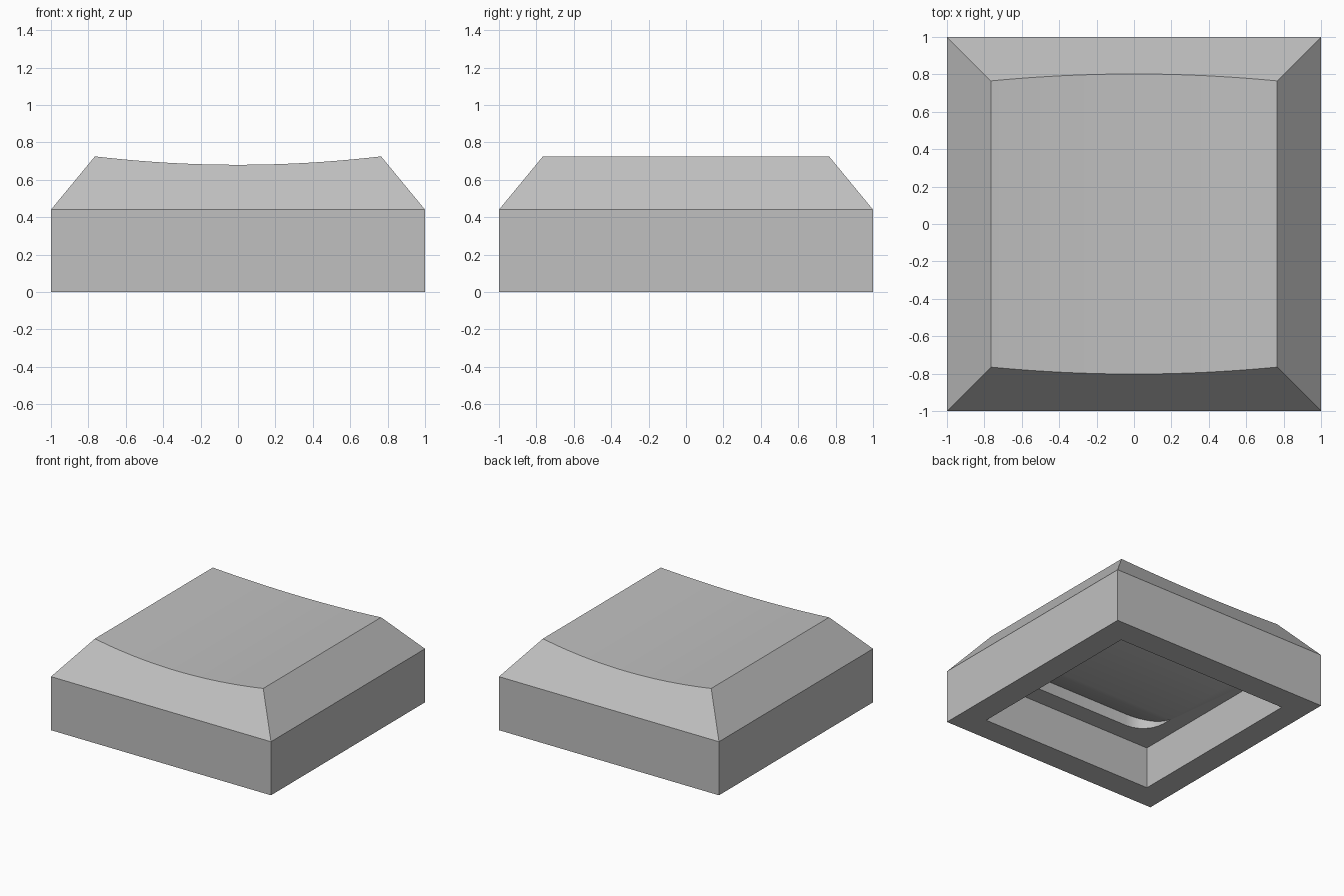
import bpy, bmesh, math

cube = bpy.data.objects.get("Cube")
if cube:
    bpy.data.objects.remove(cube)

grey = bpy.data.materials.new("mid_grey")
grey.use_nodes = True
grey.diffuse_color = (0.53, 0.53, 0.53, 1)
grey.node_tree.nodes["Principled BSDF"].inputs["Base Color"].default_value = grey.diffuse_color


def make_object(name, bm, helper=False):
    bmesh.ops.recalc_face_normals(bm, faces=bm.faces)
    mesh = bpy.data.meshes.new(name)
    bm.to_mesh(mesh)
    bm.free()
    mesh.materials.append(grey)
    obj = bpy.data.objects.new(name, mesh)
    bpy.context.collection.objects.link(obj)
    obj.hide_render = helper
    return obj


def prism(name, points, vector):
    """Extrude a closed outline along a vector into a helper solid."""
    bm = bmesh.new()
    face = bm.faces.new([bm.verts.new(p) for p in points])
    moved = bmesh.ops.extrude_face_region(bm, geom=[face])["geom"]
    bmesh.ops.translate(bm, vec=vector, verts=[v for v in moved if isinstance(v, bmesh.types.BMVert)])
    return make_object(name, bm, True)


def cut(target, tool):
    mod = target.modifiers.new("cut", "BOOLEAN")
    mod.operation, mod.solver, mod.object = "DIFFERENCE", "EXACT", tool
    bpy.context.view_layer.objects.active = target
    bpy.ops.object.modifier_apply(modifier=mod.name)
    bpy.data.objects.remove(tool)


# Cap: square base, chamfered shoulders, top dished across its width
SHOULDER, TOP, SAG, HALF, STEPS = 0.44, 0.725, 0.045, 0.765, 20
bm = bmesh.new()
corners = [(-1, -1), (1, -1), (1, 1), (-1, 1)]
low = [bm.verts.new((x, y, 0)) for x, y in corners]
mid = [bm.verts.new((x, y, SHOULDER)) for x, y in corners]
arcs = {}
for side in (-1, 1):
    arcs[side] = []
    for i in range(STEPS + 1):
        t = 2 * i / STEPS - 1
        z = TOP - SAG * (1 - t * t)
        y = 1 - (z - SHOULDER) * (1 - HALF) / (TOP - SHOULDER)
        arcs[side].append(bm.verts.new((t * HALF, side * y, z)))
front, back = arcs[-1], arcs[1]
bm.faces.new(low)
for i in range(4):
    j = (i + 1) % 4
    bm.faces.new((low[i], low[j], mid[j], mid[i]))
bm.faces.new([mid[0], mid[1]] + front[::-1])
bm.faces.new([mid[2], mid[3]] + back)
bm.faces.new((mid[1], mid[2], back[-1], front[-1]))
bm.faces.new((mid[3], mid[0], front[0], back[0]))
for i in range(STEPS):
    bm.faces.new((front[i], front[i + 1], back[i + 1], back[i]))
cap = make_object("dished_cap", bm)

# Hollow underside
W, DEPTH = 0.79, 0.345
cut(cap, prism("cavity_cutter", [(x * W, y * W, -0.1) for x, y in corners], (0, 0, DEPTH + 0.1)))

# Rounded recess in the ceiling, its roof sagging to the ledge in the middle
PX, PY, R = 0.65, 0.63, 0.2
outline = []
for k, (sx, sy) in enumerate([(1, 1), (-1, 1), (-1, -1), (1, -1)]):
    for i in range(7):
        a = (k + i / 6) * math.pi / 2
        outline.append((sx * (PX - R) + R * math.cos(a), sy * (PY - R) + R * math.sin(a), DEPTH - 0.03))
recess = prism("recess_cutter", outline, (0, 0, 0.2))
ys = [-0.8 + 1.6 * i / 24 for i in range(25)]
roof = [(-1, y, DEPTH + 0.35 * (y * y - 0.12)) for y in ys]
cut(recess, prism("roof_cutter", roof + [(-1, 0.8, 1), (-1, -0.8, 1)], (2, 0, 0)))
cut(cap, recess)

# Crisp edges, smooth dish
bpy.ops.object.select_all(action="DESELECT")
cap.select_set(True)
bpy.context.view_layer.objects.active = cap
bpy.ops.object.shade_smooth_by_angle(angle=math.radians(25))
